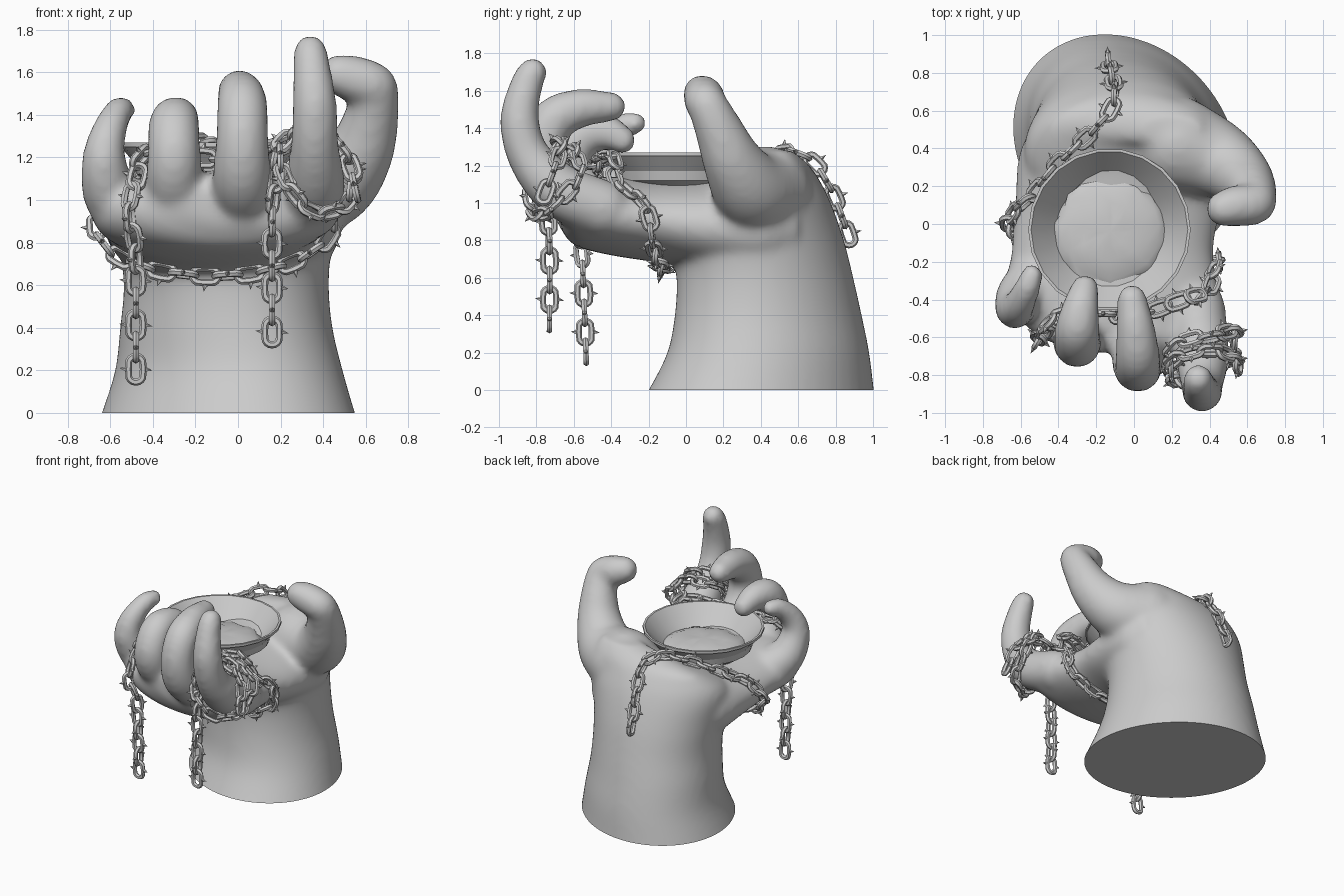
import bpy, bmesh, math, random
from mathutils import Vector, Matrix
from mathutils.bvhtree import BVHTree

if "Cube" in bpy.data.objects:
    bpy.data.objects.remove(bpy.data.objects["Cube"])

random.seed(4)


def make_object(name, bm, angle=40):
    bmesh.ops.recalc_face_normals(bm, faces=bm.faces[:])
    me = bpy.data.meshes.new(name)
    bm.to_mesh(me)
    bm.free()
    ob = bpy.data.objects.new(name, me)
    bpy.context.collection.objects.link(ob)
    bpy.ops.object.select_all(action='DESELECT')
    ob.select_set(True)
    bpy.context.view_layer.objects.active = ob
    bpy.ops.object.shade_smooth_by_angle(angle=math.radians(angle))
    return ob


def skin(bm, rings, caps=True, close=False):
    """Bridge equal rings of points with quads."""
    rv = [[bm.verts.new(p) for p in r] for r in rings]
    n = len(rv[0])
    pairs = list(zip(rv, rv[1:])) + ([(rv[-1], rv[0])] if close else [])
    for a, b in pairs:
        for i in range(n):
            bm.faces.new((a[i], a[(i + 1) % n], b[(i + 1) % n], b[i]))
    if caps and not close:
        bm.faces.new(rv[0])
        bm.faces.new(rv[-1])


def spline(pts, steps):
    """Catmull-Rom through points of any dimension."""
    P = [Vector(p) for p in pts]
    P = [2 * P[0] - P[1]] + P + [2 * P[-1] - P[-2]]
    out = []
    for k in range(1, len(P) - 2):
        a, b, c, d = P[k - 1:k + 3]
        for s in range(steps):
            t = s / steps
            out.append(0.5 * (2 * b + (c - a) * t + (2 * a - 5 * b + 4 * c - d) * t * t
                              + (3 * b - a - 3 * c + d) * t ** 3))
    return out + [P[-2]]


def loft(bm, sections, axis, skew=0, n=48):
    """Sections: position along axis, then bounds in the two other axes."""
    rings = []
    for t, a0, a1, b0, b1 in spline(sections, 4):
        ring = []
        for i in range(n):
            w = 2 * math.pi * i / n
            a = (a0 + a1) / 2 + (a1 - a0) / 2 * math.cos(w) - skew * max(0, 1 - t) * math.sin(w)
            b = (b0 + b1) / 2 + (b1 - b0) / 2 * math.sin(w)
            ring.append((a, b, t) if axis == 'z' else (a, t, b))
        rings.append(ring)
    skin(bm, rings)


def digit(bm, pts):
    """Sweep of spheres: x, y, z, radius."""
    for x, y, z, r in spline(pts, 6):
        bmesh.ops.create_icosphere(bm, subdivisions=3, radius=r + 0.006,
                                   matrix=Matrix.Translation((x, y, z)))


# Hand: wrist and palm lofts plus five digits, fused by remesh
bm = bmesh.new()
loft(bm, [(-.12, -.67, .58, -.27, 1.02), (0, -.63, .54, -.2, 1.005), (.2, -.57, .485, -.1, .98),
          (.4, -.55, .44, -.06, .94), (.6, -.535, .425, -.05, .895), (.8, -.56, .44, -.07, .845),
          (1.0, -.58, .46, 0, .775), (1.12, -.5, .42, .2, .715), (1.2, -.36, .4, .4, .66),
          (1.28, .06, .36, .42, .57)], 'z', skew=.11)
loft(bm, [(-.68, -.25, .35, .88, 1.08), (-.6, -.5, .44, .775, 1.12), (-.4, -.68, .46, .72, 1.14),
          (-.15, -.65, .42, .68, 1.13), (.1, -.63, .46, .62, 1.13), (.4, -.6, .48, .55, 1.17),
          (.6, -.45, .4, .6, 1.17)], 'y')
# thumb
digit(bm, [(.23, .42, 1.05, .25), (.44, .34, 1.08, .2), (.57, .25, 1.22, .155), (.625, .18, 1.38, .125),
           (.645, .12, 1.51, .105), (.62, .1, 1.545, .105), (.54, .095, 1.57, .105), (.475, .08, 1.59, .09)])
# index
digit(bm, [(.33, -.45, .97, .15), (.36, -.68, 1.07, .14), (.36, -.84, 1.25, .11),
           (.36, -.89, 1.45, .1), (.345, -.85, 1.64, .082), (.34, -.82, 1.70, .073)])
# middle
digit(bm, [(.04, -.5, .95, .14), (.02, -.7, 1.1, .135), (.02, -.765, 1.28, .12),
           (.02, -.71, 1.44, .115), (.01, -.57, 1.505, .1), (-.01, -.4, 1.515, .075)])
# ring
digit(bm, [(-.27, -.42, .95, .14), (-.3, -.58, 1.08, .13), (-.3, -.635, 1.22, .12),
           (-.3, -.56, 1.355, .115), (-.28, -.43, 1.38, .09), (-.26, -.34, 1.335, .07)])
# little
digit(bm, [(-.5, -.28, .93, .15), (-.6, -.38, 1.03, .125), (-.63, -.45, 1.18, .1),
           (-.61, -.43, 1.31, .08), (-.565, -.34, 1.41, .065), (-.54, -.27, 1.425, .055)])
raw = make_object("hand_raw", bm)
m = raw.modifiers.new("fuse", 'REMESH')
m.mode = 'VOXEL'
m.voxel_size = 0.022
m = raw.modifiers.new("soften", 'SMOOTH')
m.factor = 0.5
m.iterations = 14
ev = raw.evaluated_get(bpy.context.evaluated_depsgraph_get())
bm = bmesh.new()
bm.from_mesh(ev.to_mesh())
bpy.data.objects.remove(raw)
bmesh.ops.bisect_plane(bm, geom=bm.verts[:] + bm.edges[:] + bm.faces[:], plane_co=(0, 0, 0),
                       plane_no=(0, 0, 1), clear_inner=True)
bmesh.ops.edgeloop_fill(bm, edges=[e for e in bm.edges if e.is_boundary])
bm.normal_update()
tree = BVHTree.FromBMesh(bm)
make_object("hand", bm, 50)

# Bowl: turned profile with few sides, and its uneven contents
bm = bmesh.new()
profile = [(.27, 1.07), (.345, 1.12), (.355, 1.17), (.42, 1.25), (.43, 1.25), (.43, 1.27), (.415, 1.27),
           (.33, 1.17), (.26, 1.09)]
skin(bm, [[(-.13 + r * math.cos(a * math.pi / 11), -.03 + r * math.sin(a * math.pi / 11), z)
           for a in range(22)] for r, z in profile], caps=False, close=True)
make_object("bowl", bm, 25)
bm = bmesh.new()
bmesh.ops.create_uvsphere(bm, u_segments=22, v_segments=12, radius=1)
for v in bm.verts:
    k = random.uniform(.94, 1.05)
    v.co = Vector((-.125 + v.co.x * .3 * k, -.04 + v.co.y * .3 * k, 1.11 + v.co.z * .065 * k))
make_object("bowl_contents", bm, 40)


def add_link(bm, mat):
    """Oval chain link (long in x, flat in z) with a thorn on each side."""
    rings = []
    for i in range(16):
        a = 2 * math.pi * i / 16
        c, s = math.cos(a), math.sin(a)
        mid = Vector((.034 * c + .027 * max(-1, min(1, 3 * c)), .035 * s, 0))
        out = Vector((c, s, 0))
        rings.append([mat @ (mid + .0165 * (math.cos(b) * out + Vector((0, 0, math.sin(b)))))
                      for b in (2 * math.pi * j / 6 for j in range(6))])
    skin(bm, rings, close=True)
    for s in (1, -1):
        base = [bm.verts.new(mat @ Vector((.013 * math.cos(q), s * .046, .013 * math.sin(q))))
                for q in (math.pi * j / 2.5 for j in range(5))]
        tip = bm.verts.new(mat @ Vector((s * .006, s * .078, 0)))
        for j in range(5):
            bm.faces.new((base[j], base[(j + 1) % 5], tip))
        bm.faces.new(base)


def chain(name, pts, pitch=0.104):
    path = []
    for p in spline(pts, 14):  # keep the path just clear of the skin
        q, n, _, d = tree.find_nearest(p)
        if d < .16 and (p - q).dot(n) < .032 or d < .12 and p.z > .55 and p.y > -.4:
            p = q + n * .032
        path.append(p)
    for _ in range(3):
        path = [path[0]] + [(a + 2 * b + c) / 4 for a, b, c in zip(path, path[1:], path[2:])] + [path[-1]]
    bm = bmesh.new()
    centres, run = [path[0]], 0
    for a, b in zip(path, path[1:]):
        seg = (b - a).length
        while run + seg >= pitch:
            a = a.lerp(b, (pitch - run) / seg)
            centres.append(a)
            seg, run = (b - a).length, 0
        run += seg
    for i, c in enumerate(centres):
        t = (centres[min(i + 1, len(centres) - 1)] - centres[max(i - 1, 0)]).normalized()
        _, n, _, d = tree.find_nearest(c)
        ref = n if d < .12 else Vector((0, -1, 0))
        y = ref.cross(t).normalized()
        if i % 2:
            y = t.cross(y)
        z = t.cross(y)
        add_link(bm, Matrix.Translation(c) @ Matrix((t, y, z)).transposed().to_4x4())
    make_object(name, bm, 50)


# Long chain: hanging free, behind the fingers, round the palm, down the heel
chain("palm_chain", [
    (-.48, -.535, .205), (-.48, -.55, .6), (-.48, -.57, .95), (-.47, -.57, 1.13), (-.43, -.5, 1.22),
    (-.2, -.475, 1.2), (0, -.485, 1.2), (.2, -.42, 1.25), (.36, -.36, 1.22), (.46, -.25, 1.1),
    (.44, -.2, .93), (.34, -.17, .77), (.15, -.14, .65), (-.1, -.14, .61), (-.3, -.13, .64),
    (-.55, -.08, .73), (-.7, .02, .9), (-.57, .15, 1.1), (-.35, .37, 1.22), (-.15, .56, 1.25),
    (-.1, .68, 1.2), (-.13, .84, 1.0), (-.14, .92, .82), (-.14, .93, .78)])
# Short chain: twice round the index finger, one end hanging
chain("finger_chain", [
    (.16, -.73, .38), (.16, -.73, .7), (.16, -.74, 1.0), (.17, -.74, 1.2), (.25, -.62, 1.27),
    (.42, -.6, 1.27), (.53, -.56, 1.16), (.46, -.68, 1.02), (.34, -.79, .98), (.23, -.83, 1.1),
    (.2, -.73, 1.26), (.36, -.67, 1.32), (.5, -.69, 1.22), (.55, -.75, 1.06), (.55, -.77, .96)])
